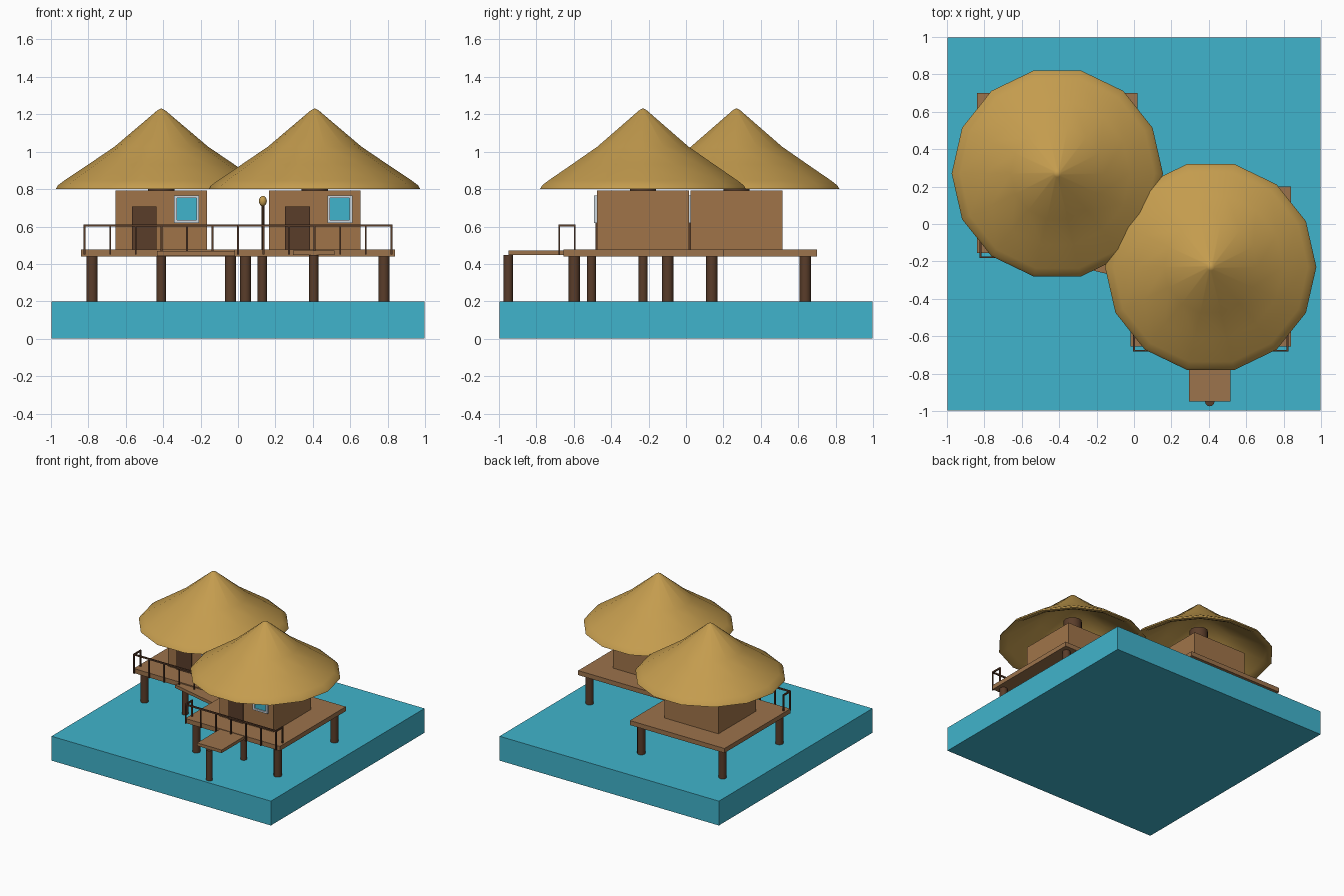
import bpy, bmesh, math
from mathutils import Matrix, Vector

if "Cube" in bpy.data.objects:
    bpy.data.objects.remove(bpy.data.objects["Cube"])


def material(name, rgb):
    m = bpy.data.materials.new(name)
    lin = [((c / 255 + 0.055) / 1.055) ** 2.4 for c in rgb]
    m.diffuse_color = (*lin, 1)
    m.use_nodes = True
    m.node_tree.nodes["Principled BSDF"].inputs["Base Color"].default_value = m.diffuse_color
    return m


WATER = material("water blue", (64, 180, 204))
GLASS = material("window blue", (64, 180, 204))
THATCH = material("thatch gold", (196, 156, 78))
DECK = material("deck brown", (156, 115, 76))
WALL = material("wall brown", (160, 116, 73))
DARK = material("dark wood", (90, 61, 42))
FRAME = material("pale frame", (205, 216, 224))


def finish(name, bm, mat, smooth=False):
    bmesh.ops.recalc_face_normals(bm, faces=bm.faces)
    me = bpy.data.meshes.new(name)
    bm.to_mesh(me)
    bm.free()
    me.materials.append(mat)
    ob = bpy.data.objects.new(name, me)
    bpy.context.collection.objects.link(ob)
    if smooth:
        bpy.ops.object.select_all(action='DESELECT')
        ob.select_set(True)
        bpy.context.view_layer.objects.active = ob
        bpy.ops.object.shade_smooth_by_angle(angle=math.radians(40))
    return ob


def add_box(bm, x0, x1, y0, y1, z0, z1):
    mat = Matrix.Translation(((x0 + x1) / 2, (y0 + y1) / 2, (z0 + z1) / 2))
    mat = mat @ Matrix.Diagonal((x1 - x0, y1 - y0, z1 - z0, 1))
    bmesh.ops.create_cube(bm, size=1, matrix=mat)


def box(name, mat, *dims):
    bm = bmesh.new()
    add_box(bm, *dims)
    return finish(name, bm, mat)


def post(name, mat, x, y, r, z0, z1, sides=12):
    bm = bmesh.new()
    bmesh.ops.create_cone(bm, cap_ends=True, segments=sides, radius1=r, radius2=r, depth=z1 - z0,
                          matrix=Matrix.Translation((x, y, (z0 + z1) / 2)))
    return finish(name, bm, mat, True)


def lathe(name, mat, cx, cy, profile, sides):
    # closed surface from (radius, height) points, starting and ending on the axis
    bm = bmesh.new()
    rings = []
    for r, z in profile:
        n = sides if r > 0 else 1
        rings.append([bm.verts.new((cx + r * math.cos(2 * math.pi * i / sides),
                                    cy + r * math.sin(2 * math.pi * i / sides), z)) for i in range(n)])
    for a, b in zip(rings, rings[1:]):
        for i in range(sides):
            j = (i + 1) % sides
            quad = [a[i % len(a)], a[j % len(a)], b[j % len(b)], b[i % len(b)]]
            bm.faces.new(list(dict.fromkeys(quad)))
    return finish(name, bm, mat, True)


# Sea block
box("water", WATER, -0.997, 0.997, -0.997, 0.997, 0, 0.2)

ROOF = [(0, 1.232), (0.02, 1.222), (0.25, 1.027), (0.39, 0.932), (0.52, 0.845), (0.553, 0.82),
        (0.565, 0.80), (0.54, 0.80), (0.50, 0.82), (0.25, 0.99), (0, 1.17)]


def hut(tag, cx, cy):
    # Platform on four corner piles
    box(tag + "_deck", DECK, cx - 0.43, cx + 0.43, cy - 0.425, cy + 0.43, 0.44, 0.477)
    for sx in (-1, 1):
        for sy in (-1, 1):
            post(tag + "_pile", DARK, cx + sx * 0.37, cy + sy * 0.368, 0.03, 0.15, 0.445)
    # Cabin with door and window on the front
    box(tag + "_walls", WALL, cx - 0.245, cx + 0.245, cy - 0.245, cy + 0.245, 0.475, 0.793)
    post(tag + "_roof_post", DARK, cx, cy, 0.07, 0.78, 1.0)
    f = cy - 0.245
    box(tag + "_door", DARK, cx - 0.158, cx - 0.026, f - 0.009, f + 0.01, 0.477, 0.706)
    wx, wz = cx + 0.135, 0.693
    bm = bmesh.new()
    for s in (-1, 1):
        add_box(bm, wx + s * 0.059 - 0.007, wx + s * 0.059 + 0.007, f - 0.018, f + 0.01, wz - 0.073, wz + 0.073)
        add_box(bm, wx - 0.053, wx + 0.053, f - 0.018, f + 0.01, wz + s * 0.066 - 0.007, wz + s * 0.066 + 0.007)
    finish(tag + "_window_frame", bm, FRAME)
    box(tag + "_window_pane", GLASS, wx - 0.055, wx + 0.055, f - 0.009, f + 0.005, wz - 0.062, wz + 0.062)
    # Thatched roof
    lathe(tag + "_roof", THATCH, cx, cy, ROOF, 14)
    # Front railing with short side returns
    bm = bmesh.new()
    t, y0, y1 = 0.005, cy - 0.448, cy - 0.365
    add_box(bm, cx - 0.415, cx + 0.415, y0 - t, y0 + t, 0.6, 0.612)
    for i in range(7):
        x = cx - 0.41 + 0.82 * i / 6
        add_box(bm, x - t, x + t, y0 - t, y0 + t, 0.45, 0.602)
    for s in (-1, 1):
        x = cx + s * 0.41
        add_box(bm, x - t, x + t, y0, y1 + t, 0.6, 0.612)
        add_box(bm, x - t, x + t, y1 - t, y1 + t, 0.47, 0.602)
    finish(tag + "_railing", bm, DARK)


hut("rear_hut", -0.41, 0.27)
hut("front_hut", 0.41, -0.23)


def walkway(name, a, b, width, z0, z1):
    # Plank between two points, with a thin pile under each end
    a, b = Vector(a), Vector(b)
    d = b - a
    bm = bmesh.new()
    add_box(bm, -d.length / 2, d.length / 2, -width / 2, width / 2, z0, z1)
    bm.transform(Matrix.Translation(((a.x + b.x) / 2, (a.y + b.y) / 2, 0))
                 @ Matrix.Rotation(math.atan2(d.y, d.x), 4, 'Z'))
    finish(name, bm, DECK)
    for p in (a, b):
        post(name + "_pile", DARK, p.x, p.y, 0.025, 0.15, z0)


# Bridge between the huts, and the jetty at the front
walkway("bridge", (-0.41, -0.10), (0.13, -0.23), 0.2, 0.443, 0.468)
walkway("jetty", (0.405, -0.505), (0.405, -0.95), 0.222, 0.448, 0.473)

# Lamp beside the front hut
post("lamp_post", DARK, 0.133, -0.23, 0.008, 0.46, 0.715, 8)
bm = bmesh.new()
bmesh.ops.create_uvsphere(bm, u_segments=12, v_segments=8, radius=1,
                          matrix=Matrix.Translation((0.133, -0.23, 0.736)) @ Matrix.Diagonal((0.021, 0.021, 0.028, 1)))
finish("lamp_bulb", bm, THATCH, True)
